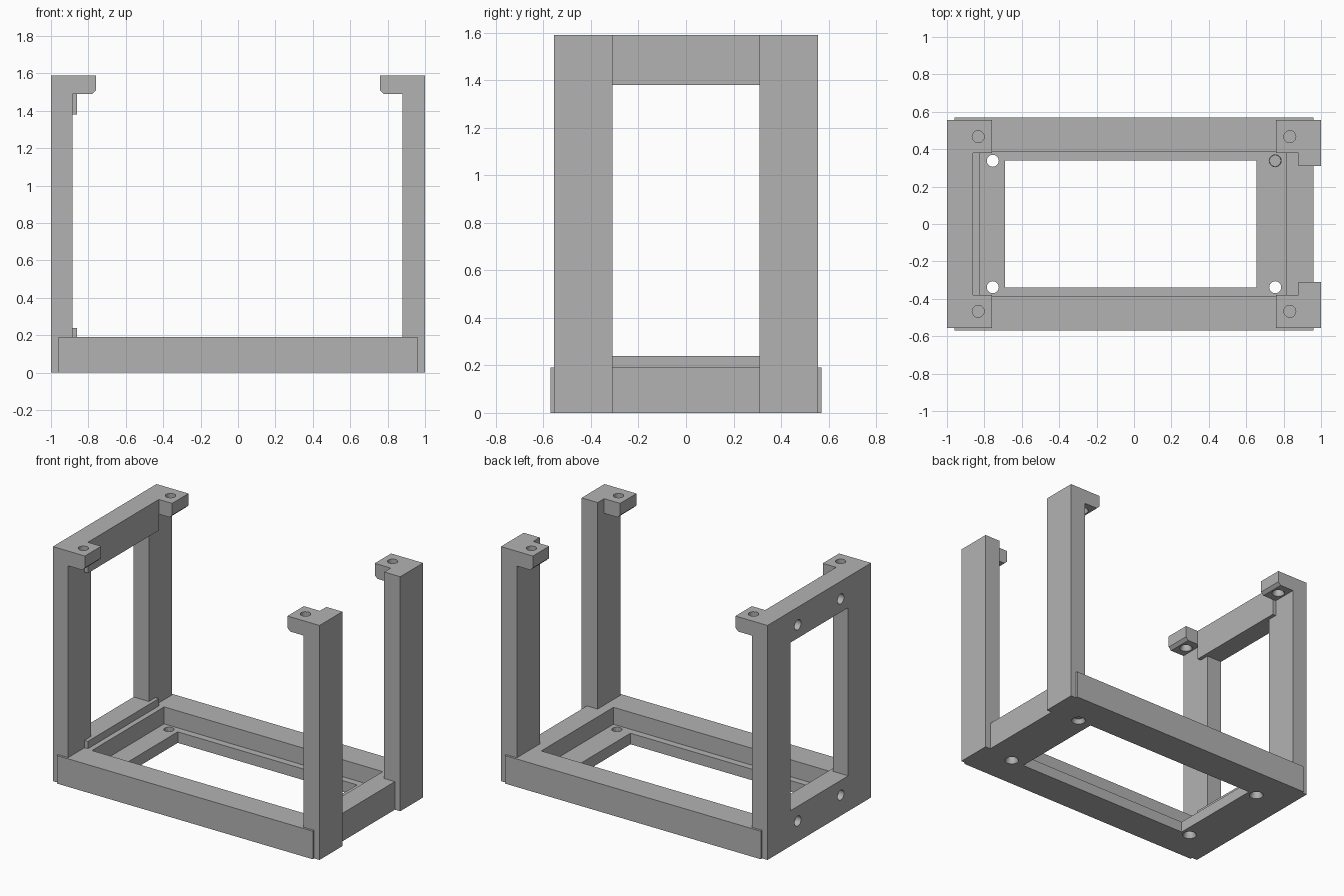
import bpy, bmesh
from math import pi
from mathutils import Matrix

cube = bpy.data.objects.get("Cube")
if cube:
    bpy.data.objects.remove(cube, do_unlink=True)

grey = bpy.data.materials.new("plain grey")
grey.use_nodes = True
colour = (0.45, 0.45, 0.45, 1)
grey.diffuse_color = colour
grey.node_tree.nodes["Principled BSDF"].inputs["Base Color"].default_value = colour


def finish(name, bm):
    bmesh.ops.recalc_face_normals(bm, faces=bm.faces)
    mesh = bpy.data.meshes.new(name)
    bm.to_mesh(mesh)
    bm.free()
    mesh.materials.append(grey)
    ob = bpy.data.objects.new(name, mesh)
    bpy.context.scene.collection.objects.link(ob)
    return ob


def box(name, x, y, z):
    bm = bmesh.new()
    bmesh.ops.create_cube(bm, size=1)
    for v in bm.verts:
        v.co = [lim[c > 0] for lim, c in zip((x, y, z), v.co)]
    return finish(name, bm)


def drill(centre, r1, r2, depth, axis="Z"):
    """Round cutter centred on a point, along Z or X."""
    bm = bmesh.new()
    turn = Matrix.Rotation(pi / 2, 4, "Y") if axis == "X" else Matrix()
    bmesh.ops.create_cone(bm, cap_ends=True, segments=32, radius1=r1, radius2=r2,
                          depth=depth, matrix=Matrix.Translation(centre) @ turn)
    return finish("cutter", bm)


def cut(ob, cutters, keep=False):
    for c in cutters:
        mod = ob.modifiers.new("cut", "BOOLEAN")
        mod.operation, mod.solver, mod.object = "DIFFERENCE", "EXACT", c
    graph = bpy.context.evaluated_depsgraph_get()
    mesh = bpy.data.meshes.new_from_object(ob.evaluated_get(graph))
    ob.modifiers.clear()
    ob.data = mesh
    if not keep:
        for c in cutters:
            bpy.data.objects.remove(c, do_unlink=True)


def smooth(ob):
    bpy.ops.object.select_all(action="DESELECT")
    ob.select_set(True)
    bpy.context.view_layer.objects.active = ob
    bpy.ops.object.shade_smooth_by_angle(angle=0.5)


TOP, RIM, SILL, DEPTH = 1.59, 0.19, 0.24, 0.555
SIDES = (-1, 1)

# Closed side frame with a window and blind screw holes
frame = box("side_frame", (-1, -0.885), (-DEPTH, DEPTH), (0, TOP))
cut(frame, [box("cutter", (-1.1, -0.8), (-0.31, 0.31), (SILL, 1.38))]
    + [drill((-1, s * 0.23, z), 0.034, 0.034, 0.2, "X")
       for s in SIDES for z in (0.14, 1.47)])
smooth(frame)

# Raised lips on the inside of the frame
box("lower_lip", (-0.885, -0.86), (-0.38, 0.38), (RIM, SILL))
box("upper_lip", (-0.885, -0.86), (-0.38, 0.38), (1.38, TOP))

# Open side posts
posts = []
for s, name in zip(SIDES, ("front_post", "back_post")):
    posts.append(box(name, (0.88, 1), sorted((s * 0.31, s * DEPTH)), (0, TOP)))

# Base tray: pocket, floor opening, countersunk holes, seats for the uprights
tray = box("base_tray", (-0.96, 0.96), (-0.57, 0.57), (0, RIM))
cutters = [box("cutter", (-0.825, 0.815), (-0.387, 0.387), (0.075, 0.5)),
           box("cutter", (-0.69, 0.655), (-0.34, 0.34), (-0.1, 0.3))]
for sx in SIDES:
    for sy in SIDES:
        cutters.append(drill((sx * 0.755, sy * 0.338, 0), 0.032, 0.032, 0.3))
        cutters.append(drill((sx * 0.755, sy * 0.338, 0.01), 0.05, 0.03, 0.04))
cut(tray, cutters)
cut(tray, [frame] + posts, keep=True)
smooth(tray)

# Chamfered mounting tabs at the top of each upright
profile = [(0.76, TOP), (0.76, 1.51), (0.78, 1.49), (0.88, 1.49), (0.88, TOP)]
for sx, side in zip(SIDES, ("right", "left")):
    for sy, end in zip(SIDES, ("front", "back")):
        bm = bmesh.new()
        face = bm.faces.new([bm.verts.new((sx * x, sy * 0.38, z)) for x, z in profile])
        out = bmesh.ops.extrude_face_region(bm, geom=[face])["geom"]
        bmesh.ops.translate(bm, vec=(0, sy * (DEPTH - 0.38), 0),
                            verts=[g for g in out if isinstance(g, bmesh.types.BMVert)])
        # the frame's wall is a little thinner, so its tabs reach further back
        if sx < 0:
            for v in bm.verts:
                if v.co.x < -0.87:
                    v.co.x = -0.885
        tab = finish(f"{end}_{side}_tab", bm)
        hole = (sx * 0.833, sy * 0.467)
        cut(tab, [drill((*hole, 1.54), 0.032, 0.032, 0.3),
                  drill((*hole, 1.5), 0.043, 0.03, 0.03)])
        smooth(tab)
